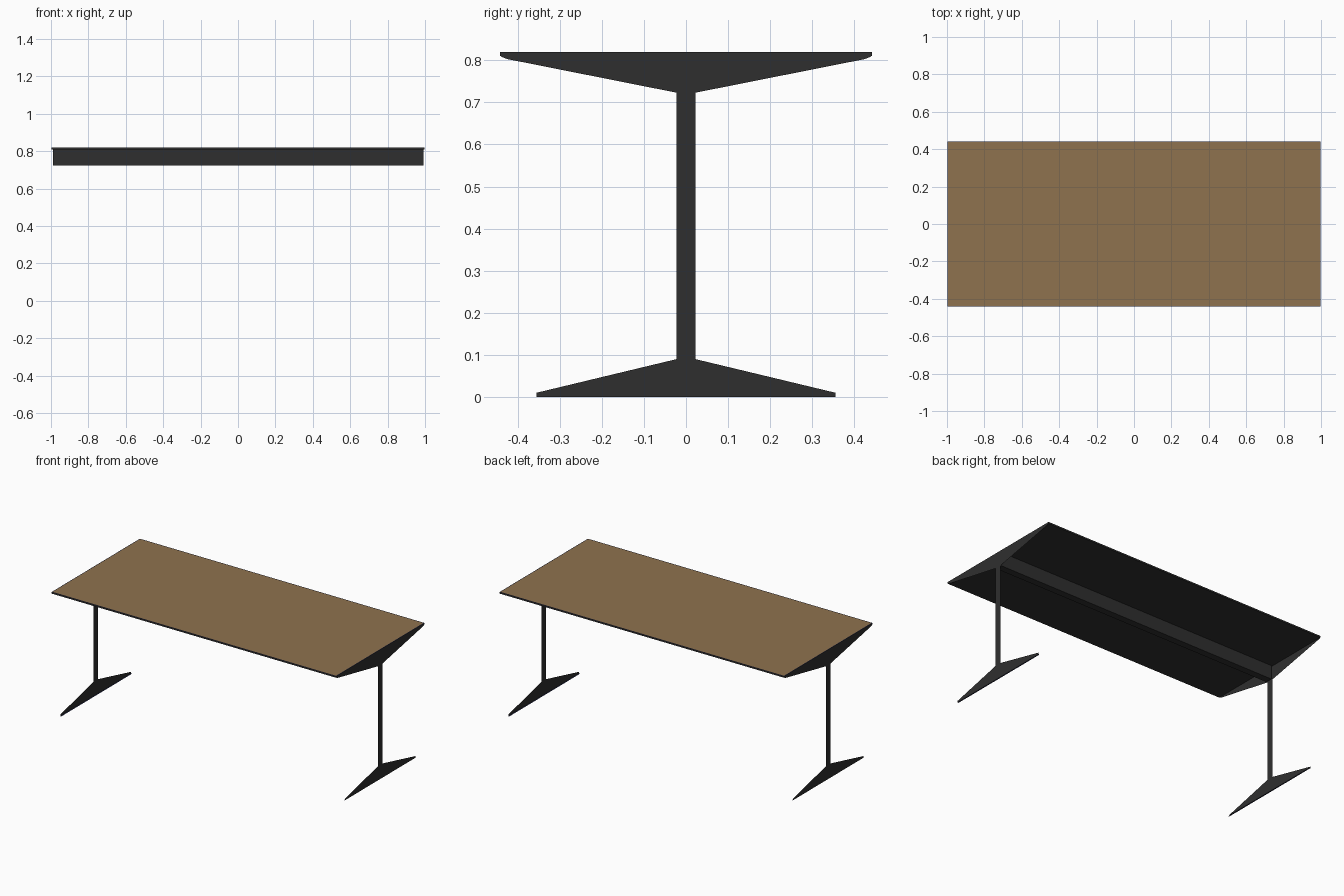
import bpy, bmesh

if "Cube" in bpy.data.objects:
    bpy.data.objects.remove(bpy.data.objects["Cube"])


def material(name, rgb):
    m = bpy.data.materials.new(name)
    m.diffuse_color = (*rgb, 1)
    m.use_nodes = True
    m.node_tree.nodes["Principled BSDF"].inputs["Base Color"].default_value = m.diffuse_color
    return m


WOOD = material("brown_wood", (0.275, 0.168, 0.077))
DARK = material("charcoal_metal", (0.028, 0.028, 0.028))
NAVY = material("navy_trim", (0.035, 0.04, 0.12))


def finish(name, bm, *mats):
    mesh = bpy.data.meshes.new(name)
    bm.to_mesh(mesh)
    bm.free()
    for m in mats:
        mesh.materials.append(m)
    ob = bpy.data.objects.new(name, mesh)
    bpy.context.collection.objects.link(ob)
    return ob


def box(x0, x1, y, z0, z1):
    bm = bmesh.new()
    bmesh.ops.create_cube(bm, size=1)
    for v in bm.verts:
        v.co = (x1 if v.co.x > 0 else x0, y if v.co.y > 0 else -y,
                z1 if v.co.z > 0 else z0)
    return bm


# tabletop: slim slab, wooden upper face with a narrow trim rim
bm = box(-0.997, 0.997, 0.442, 0.81, 0.82)
top = max(bm.faces, key=lambda f: f.normal.z)
rim = bmesh.ops.inset_region(bm, faces=[top], thickness=0.005)["faces"]
for f in bm.faces:
    f.material_index = 1
for f in rim:
    f.material_index = 2
top.material_index = 0
finish("tabletop", bm, WOOD, DARK, NAVY)

# long beam under the middle of the top
finish("centre_beam", box(-0.99, 0.993, 0.022, 0.723, 0.81), DARK)

# half outline (y, z) of a sheet-metal leg, mirrored to close it
half = [(0.355, 0), (0.355, 0.01), (0.022, 0.09), (0.022, 0.723),
        (0.425, 0.803), (0.438, 0.808), (0.442, 0.813), (0.442, 0.82)]
outline = half + [(-y, z) for y, z in reversed(half)]

for side, sx in (("left", -1), ("right", 1)):
    bm = bmesh.new()
    x = sx * 0.9975
    pts = outline if sx > 0 else outline[::-1]
    bm.faces.new([bm.verts.new((x, y, z)) for y, z in pts])
    finish(side + "_leg", bm, DARK)

    # narrow strip under the foot
    bm = bmesh.new()
    corners = [(-1, -1), (-1, 1), (1, 1), (1, -1)]
    bm.faces.new([bm.verts.new((sx * 0.994 + a * 0.0035, b * 0.355, 0))
                  for a, b in corners])
    finish(side + "_foot_strip", bm, NAVY)
